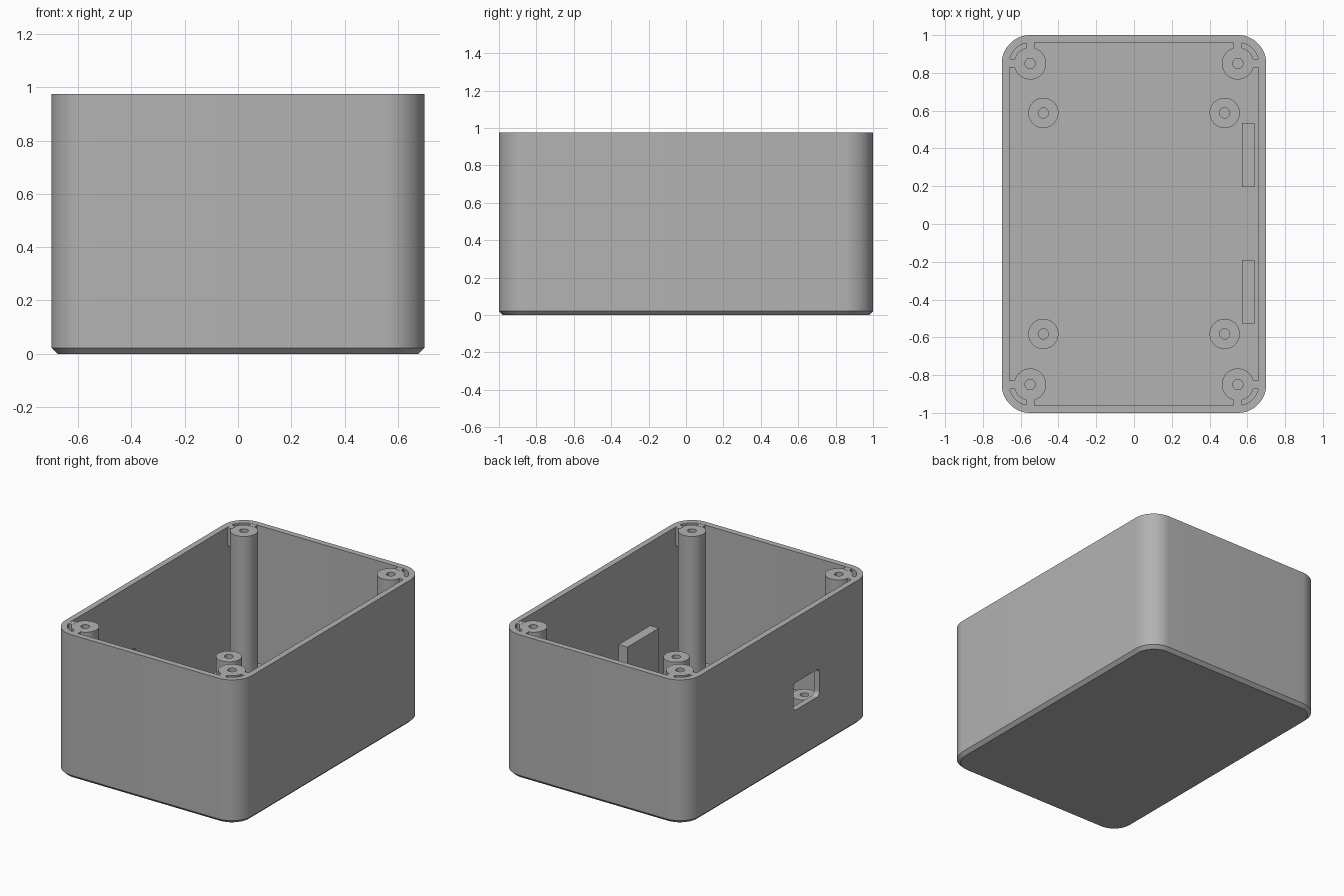
import bpy, bmesh, math
from mathutils import Vector

if "Cube" in bpy.data.objects:
    bpy.data.objects.remove(bpy.data.objects["Cube"])

HX, HY, H = 0.70, 1.00, 0.975      # half width, half depth, height
R, WALL, FLOOR = 0.15, 0.04, 0.04  # corner radius, wall and floor thickness
CHAMFER = 0.022

plastic = bpy.data.materials.new("grey plastic")
plastic.diffuse_color = (0.45, 0.45, 0.45, 1)
plastic.use_nodes = True
plastic.node_tree.nodes["Principled BSDF"].inputs["Base Color"].default_value = plastic.diffuse_color


def finish(name, bm, smooth=True):
    bmesh.ops.recalc_face_normals(bm, faces=bm.faces)
    me = bpy.data.meshes.new(name)
    bm.to_mesh(me)
    bm.free()
    me.materials.append(plastic)
    ob = bpy.data.objects.new(name, me)
    bpy.context.collection.objects.link(ob)
    if smooth:
        bpy.ops.object.select_all(action='DESELECT')
        ob.select_set(True)
        bpy.context.view_layer.objects.active = ob
        bpy.ops.object.shade_smooth_by_angle(angle=math.radians(30))
    return ob


def rounded_rect(hx, hy, r, n=16):
    pts = []
    for k, (sx, sy) in enumerate([(1, 1), (-1, 1), (-1, -1), (1, -1)]):
        for i in range(n + 1):
            a = math.pi / 2 * (k + i / n)
            pts.append((sx * (hx - r) + r * math.cos(a),
                        sy * (hy - r) + r * math.sin(a)))
    return pts


def loft(bm, rings):
    """Skin successive closed rings and cap both ends."""
    loops = [[bm.verts.new(p) for p in ring] for ring in rings]
    for a, b in zip(loops, loops[1:]):
        for i in range(len(a)):
            j = (i + 1) % len(a)
            bm.faces.new((a[i], a[j], b[j], b[i]))
    bm.faces.new(loops[0][::-1])
    bm.faces.new(loops[-1])


def box(name, lo, hi):
    bm = bmesh.new()
    lo, hi = Vector(lo), Vector(hi)
    bmesh.ops.create_cube(bm, size=1)
    for v in bm.verts:
        v.co = Vector((lo[i] + (v.co[i] + 0.5) * (hi[i] - lo[i]) for i in range(3)))
    return finish(name, bm, False)


def post(name, x, y, r, hole, z0, z1, depth, n=48):
    """Round screw post with a blind hole in its top."""
    bm = bmesh.new()
    loft(bm, [[(x + q * math.cos(2 * math.pi * i / n),
                y + q * math.sin(2 * math.pi * i / n), z) for i in range(n)]
              for q, z in [(r, z0), (r, z1), (hole, z1), (hole, z1 - depth)]])
    return finish(name, bm)


# Open case: chamfered base, outer wall, rim, inner wall and floor
bm = bmesh.new()
loft(bm, [[(x, y, z) for x, y in rounded_rect(HX - d, HY - d, R - d)]
          for d, z in [(CHAMFER, 0), (0, CHAMFER), (0, H), (WALL, H), (WALL, FLOOR)]])
case = finish("case", bm)

# Rounded cable window through the left wall
bm = bmesh.new()
loft(bm, [[(x, -0.29 + u, 0.443 + v) for u, v in rounded_rect(0.14, 0.093, 0.03, 8)]
          for x in (-0.8, -0.6)])
cutter = finish("window_cutter", bm, False)
cut = case.modifiers.new("window", 'BOOLEAN')
cut.operation, cut.solver, cut.object = 'DIFFERENCE', 'EXACT', cutter
bpy.context.view_layer.objects.active = case
bpy.ops.object.modifier_apply(modifier=cut.name)
bpy.data.objects.remove(cutter)

for sx in (-1, 1):
    for sy in (-1, 1):
        tag = ("left" if sx < 0 else "right") + ("_front" if sy < 0 else "_back")
        cx, cy = sx * 0.55, sy * 0.85
        # Tall lid post and the two short webs tying it to the walls
        post("lid_post_" + tag, cx, cy, 0.085, 0.027, FLOOR - 0.01, H - 0.002, 0.3)
        xs = sorted((sx * 0.625, sx * 0.665))
        ys = sorted((sy * 0.828, sy * 0.873))
        box("side_web_" + tag, (xs[0], ys[0], 0.85), (xs[1], ys[1], H - 0.001))
        xs = sorted((sx * 0.528, sx * 0.573))
        ys = sorted((sy * 0.925, sy * 0.965))
        box("end_web_" + tag, (xs[0], ys[0], 0.85), (xs[1], ys[1], H - 0.001))
        # Low board standoff
        post("standoff_" + tag, sx * 0.48, 0.003 + sy * 0.585, 0.08, 0.027,
             FLOOR - 0.01, 0.24, 0.18)

# Two upright retaining plates beside the right wall
for name, y0, y1 in [("plate_back", 0.197, 0.535), ("plate_front", -0.527, -0.19)]:
    box(name, (0.572, y0, FLOOR - 0.01), (0.638, y1, 0.43))
